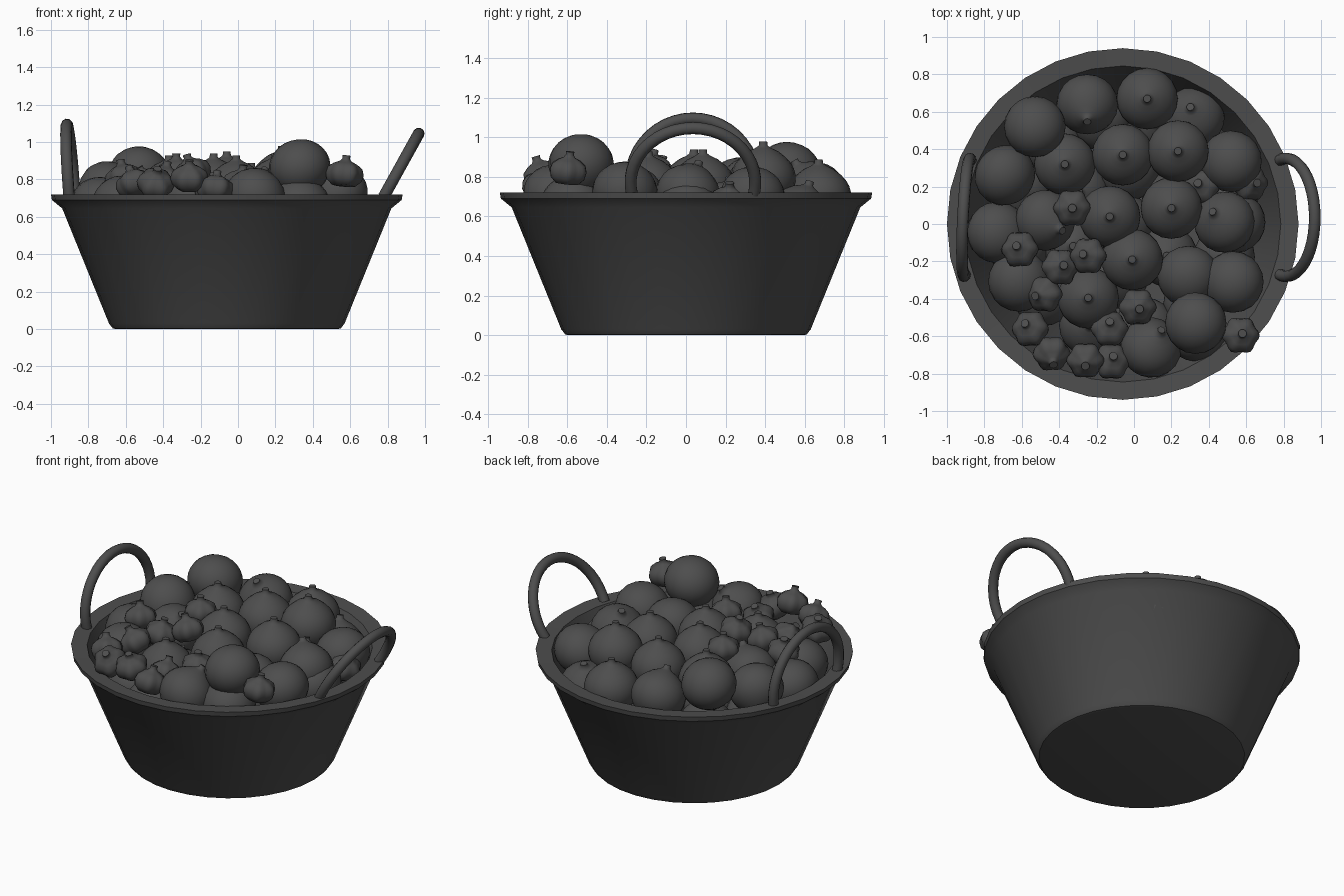
import bpy, math
from mathutils import Vector

if "Cube" in bpy.data.objects:
    bpy.data.objects.remove(bpy.data.objects["Cube"])

CX = -0.06  # basket axis

dark = bpy.data.materials.new("dark_grey")
dark.diffuse_color = (0.075, 0.075, 0.075, 1)
dark.use_nodes = True
dark.node_tree.nodes["Principled BSDF"].inputs["Base Color"].default_value = dark.diffuse_color


def finish(ob, angle):
    """Dark material and smooth shading with sharp edges kept."""
    ob.data.materials.append(dark)
    bpy.ops.object.select_all(action='DESELECT')
    ob.select_set(True)
    bpy.context.view_layer.objects.active = ob
    if ob.type == 'CURVE':
        bpy.ops.object.convert(target='MESH')
    bpy.ops.object.shade_smooth_by_angle(angle=math.radians(angle))


def lathe(name, profile, n, lobes=0, depth=0.0, angle=40):
    """Spin (radius, z, lobe weight) rows around z and cap both ends."""
    verts, faces = [], []
    for r, z, w in profile:
        for i in range(n):
            a = 2 * math.pi * i / n
            k = r * (1 + depth * w * math.cos(lobes * a))
            verts.append((k * math.cos(a), k * math.sin(a), z))
    for j in range(len(profile) - 1):
        for i in range(n):
            i2 = (i + 1) % n
            faces.append((j*n + i, j*n + i2, (j+1)*n + i2, (j+1)*n + i))
    faces.append(tuple(range(n))[::-1])
    top = (len(profile) - 1) * n
    faces.append(tuple(top + i for i in range(n)))
    me = bpy.data.meshes.new(name)
    me.from_pydata(verts, [], faces)
    me.update()
    ob = bpy.data.objects.new(name, me)
    bpy.context.collection.objects.link(ob)
    finish(ob, angle)
    return ob


# Basket: tapered wall, flared rim and inner wall
wall = [(0.595, 0, 0), (0.61, 0.004, 0), (0.63, 0.03, 0), (0.88, 0.645, 0),
        (0.935, 0.69, 0), (0.94, 0.72, 0), (0.845, 0.715, 0), (0.80, 0.60, 0), (0.58, 0.05, 0)]
basket = lathe("basket", wall, 32, angle=30)
basket.location.x = CX


# Handles: round tube bent in an arch, leaning outward
def handle(name, base_x, lean, yaw, yc):
    cu = bpy.data.curves.new(name, 'CURVE')
    cu.dimensions = '3D'
    cu.bevel_depth = 0.031
    cu.bevel_resolution = 3
    cu.use_fill_caps = True
    sp = cu.splines.new('POLY')
    n = 25
    sp.points.add(n - 1)
    for i in range(n):
        a = math.radians(-13 + 206 * i / (n - 1))
        y, h = 0.315 * math.cos(a), 0.08 + 0.315 * math.sin(a)
        sp.points[i].co = (base_x + h * math.sin(lean) + y * yaw, yc + y,
                           0.70 + h * math.cos(lean), 1)
    ob = bpy.data.objects.new(name, cu)
    bpy.context.collection.objects.link(ob)
    finish(ob, 50)


handle("handle_left", -0.887, math.radians(-4), 0.05, 0.035)
handle("handle_right", 0.775, math.radians(29), 0.0, 0.035)

# Onion and garlic master profiles
onion_prof = [(0.02, -0.148, 0)]
onion_prof += [(0.165 * math.cos(t), 0.15 * math.sin(t), 0)
               for t in (math.radians(d) for d in range(-70, 48, 13))]
onion_prof += [(0.075, 0.139, 0), (0.04, 0.155, 0), (0.022, 0.168, 0), (0.02, 0.188, 0)]
garlic_prof = [(0.02, -0.068, 0), (0.06, -0.064, 0.7), (0.088, -0.035, 1), (0.096, 0.0, 1),
               (0.086, 0.033, 1), (0.058, 0.055, 0.8), (0.03, 0.068, 0.3),
               (0.02, 0.082, 0), (0.022, 0.098, 0)]


def place(master, name, x, y, z, ax=0.0, ay=0.0, up=1):
    """Copy a bulb; (ax, ay) leans its tip, up=-1 turns it over."""
    ob = bpy.data.objects.new(name, master.data)
    bpy.context.collection.objects.link(ob)
    d = Vector((ax, ay, up * math.sqrt(max(0.0, 1 - ax*ax - ay*ay))))
    ob.rotation_mode = 'QUATERNION'
    ob.rotation_quaternion = Vector((0, 0, 1)).rotation_difference(d)
    ob.location = (x, y, z)


onion = lathe("onion_1", onion_prof, 20, angle=60)
onion.location = (-0.53, 0.52, 0.825)
onion.rotation_euler.x = math.pi * 0.9
garlic = lathe("garlic_1", garlic_prof, 30, lobes=6, depth=0.07, angle=70)
garlic.location = (-0.33, 0.085, 0.84)

onions = [(-.25, .64, .72, 0, -.5), (.07, .67, .70), (.32, .57, .60, -.1, .3),
          (-.37, .32, .74), (-.06, .37, .76), (.235, .39, .79), (.52, .335, .70, .3, 0, -1),
          (-.69, .26, .74, -.5, .5, -1), (-.73, -.045, .66, -.4, 0, -1),
          (-.475, .02, .70, .5, -.3), (-.13, .04, .75), (.2, .085, .75),
          (.485, .01, .71, -.35, .3), (.54, .01, .63, .4, 0, -1), (-.01, -.19, .74),
          (-.245, -.395, .68), (-.615, -.305, .67, 0, .2, -1), (.29, -.28, .70, 0, .3, -1),
          (.53, -.31, .725, .3, 0, -1), (.33, -.53, .865, .2, 0, -1),
          (.09, -.66, .705, .3, .5), (.33, -.57, .66, 0, 0, -1)]
for i, o in enumerate(onions):
    place(onion, f"onion_{i + 2}", *o)

garlics = [(-.61, -.135, .81, -.2, .2), (-.245, -.17, .84, -.3, .1), (-.395, -.23, .80, .2, .1),
           (-.48, -.375, .78, -.5, -.1), (-.555, -.56, .78, -.3, .3), (-.44, -.695, .78, .1, -.6),
           (-.26, -.73, .81, 0, -.3), (-.12, -.735, .75, .1, .3), (-.13, -.56, .74, 0, .4),
           (.02, -.445, .78, .1, -.1), (.57, -.595, .83, .1, .1), (.36, .20, .70, -.2, .2),
           (.62, .22, .68, .4, 0)]
for i, g in enumerate(garlics):
    place(garlic, f"garlic_{i + 2}", *g)

# Lower layer of onions filling the gaps
k = 0
for radius, count in ((0.0, 1), (0.29, 6), (0.57, 12)):
    for i in range(count):
        a = 2 * math.pi * (i + 0.4) / count
        k += 1
        place(onion, f"lower_onion_{k}", CX + radius * math.cos(a), radius * math.sin(a), 0.50)
